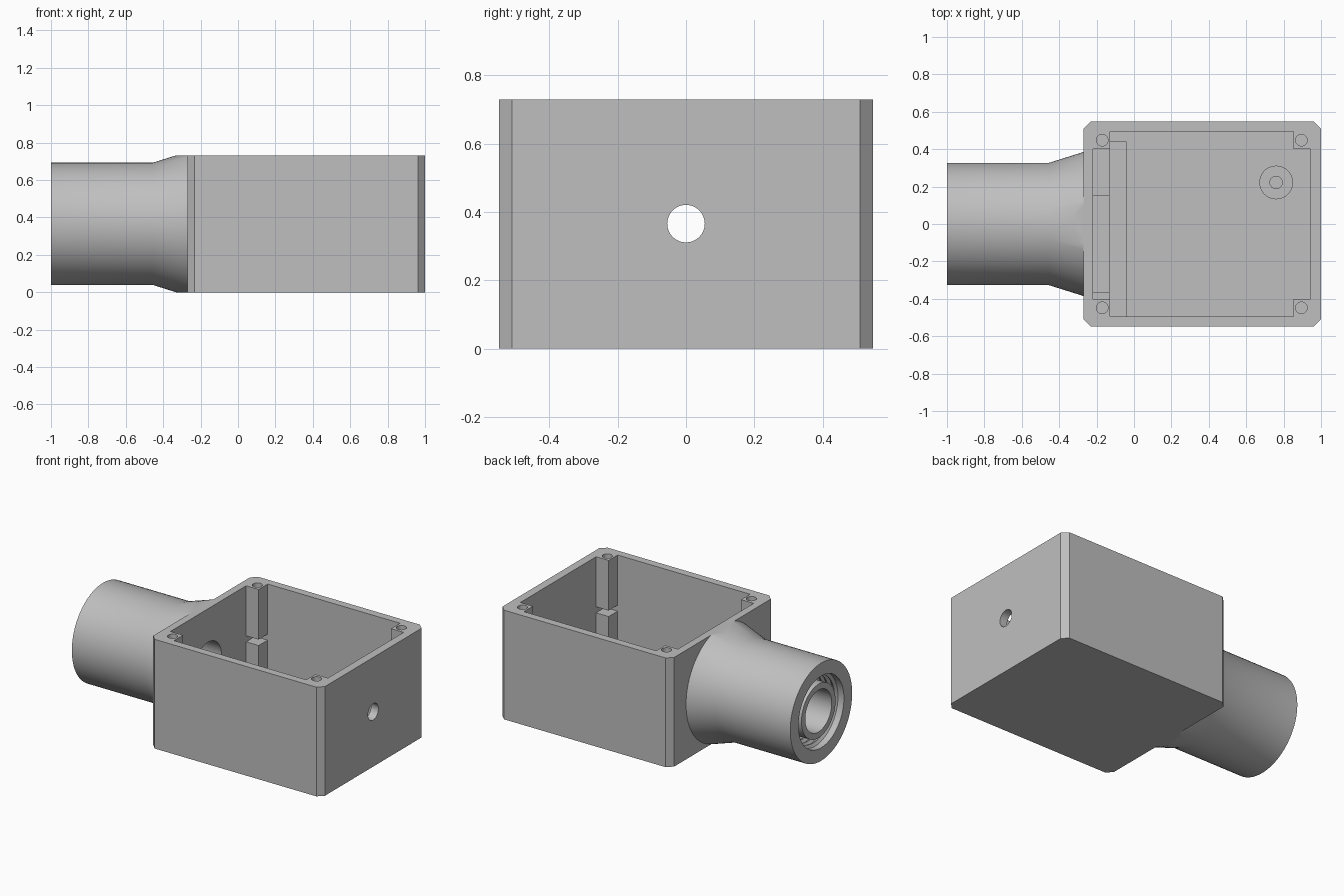
import bpy, bmesh, math
from mathutils import Vector

old = bpy.data.objects.get("Cube")
if old:
    bpy.data.objects.remove(old)

TOP, MID, FLOOR = 0.73, 0.366, 0.05
BORE = 0.14

grey = bpy.data.materials.new("light grey plastic")
grey.use_nodes = True
COLOR = (0.52, 0.52, 0.52, 1)
grey.diffuse_color = COLOR
grey.node_tree.nodes["Principled BSDF"].inputs["Base Color"].default_value = COLOR


def finish(name, bm):
    bmesh.ops.recalc_face_normals(bm, faces=bm.faces)
    mesh = bpy.data.meshes.new(name)
    bm.to_mesh(mesh)
    bm.free()
    ob = bpy.data.objects.new(name, mesh)
    bpy.context.collection.objects.link(ob)
    mesh.materials.append(grey)
    return ob


def prism(name, points, z0, z1):
    bm = bmesh.new()
    face = bm.faces.new([bm.verts.new((x, y, z0)) for x, y in points])
    ext = bmesh.ops.extrude_face_region(bm, geom=[face])
    verts = [v for v in ext["geom"] if isinstance(v, bmesh.types.BMVert)]
    bmesh.ops.translate(bm, verts=verts, vec=(0, 0, z1 - z0))
    return finish(name, bm)


def block(name, x0, x1, y0, y1, z0, z1):
    return prism(name, [(x0, y0), (x1, y0), (x1, y1), (x0, y1)], z0, z1)


def revolve(name, profile, center, axis, steps=64):
    """Spin a closed (along, radius) profile round an axis through center."""
    axis, center = Vector(axis), Vector(center)
    side = Vector((0, 1, 0))
    bm = bmesh.new()
    vs = [bm.verts.new(center + axis * a + side * r) for a, r in profile]
    edges = [bm.edges.new((vs[i - 1], vs[i])) for i in range(len(vs))]
    bmesh.ops.spin(bm, geom=vs + edges, cent=center, axis=axis,
                   angle=math.tau, steps=steps, use_merge=True)
    bmesh.ops.remove_doubles(bm, verts=bm.verts, dist=1e-5)
    return finish(name, bm)


def rod(name, r, center, axis, length, steps=32):
    bm = bmesh.new()
    rot = Vector((0, 0, 1)).rotation_difference(Vector(axis)).to_matrix().to_4x4()
    rot.translation = center
    bmesh.ops.create_cone(bm, cap_ends=True, segments=steps, radius1=r,
                          radius2=r, depth=length, matrix=rot)
    return finish(name, bm)


def boolean(ob, cutter, operation="DIFFERENCE"):
    mod = ob.modifiers.new("cut", "BOOLEAN")
    mod.operation, mod.object, mod.solver = operation, cutter, "EXACT"
    bpy.context.view_layer.objects.active = ob
    bpy.ops.object.modifier_apply(modifier=mod.name)
    bpy.data.objects.remove(cutter)


def smooth(ob):
    bpy.ops.object.select_all(action="DESELECT")
    ob.select_set(True)
    bpy.context.view_layer.objects.active = ob
    bpy.ops.object.shade_smooth_by_angle(angle=math.radians(25))


def corners(x0, x1, y, cx, cy, outer):
    """Rectangle with cut corners (outer) or square notched corners."""
    pts = []
    for x, sx, sy in ((x0, 1, -1), (x1, -1, -1), (x1, -1, 1), (x0, 1, 1)):
        a, b = (x, sy * (y - cy)), (x + sx * cx, sy * y)
        mid = [] if outer else [(x + sx * cx, sy * (y - cy))]
        run = [a] + mid + [b]
        pts += run if sx * sy < 0 else run[::-1]
    return pts


# Chamfered box, hollowed so that square posts stay in the corners
box = prism("box", corners(-0.27, 1, 0.547, 0.037, 0.037, True), 0, TOP)
boolean(box, prism("cavity", corners(-0.22, 0.945, 0.495, 0.093, 0.095, False),
                   FLOOR, TOP + 0.1))

# Slot across the posts
boolean(box, block("slot", -0.22, 0.945, -0.495, 0.495, 0.355, 0.395))

# Screw holes in the posts
for x in (-0.17, 0.895):
    for y in (-0.448, 0.448):
        boolean(box, rod("screw_hole", 0.031, (x, y, TOP), (0, 0, 1), 0.4))

# Tube opening and small hole in the opposite wall
boolean(box, rod("tube_opening", BORE, (-0.25, 0, MID), (1, 0, 0), 0.2, 64))
boolean(box, rod("cable_hole", 0.055, (0.97, 0, MID), (1, 0, 0), 0.2))
smooth(box)

# Flared tube with an inner pipe inside a threaded socket
profile = [(-1, 0.327), (-0.455, 0.327), (-0.27, 0.385), (-0.27, BORE),
           (-0.98, BORE), (-0.98, 0.18), (-0.6, 0.18), (-0.6, 0.24)]
for i in range(8):
    x = -0.63 - i * 0.042
    profile += [(x, 0.24), (x - 0.012, 0.222), (x - 0.02, 0.222), (x - 0.032, 0.24)]
profile.append((-1, 0.24))
tube = revolve("threaded_tube", profile, (0, 0, MID), (1, 0, 0), 72)
boolean(tube, block("height_limit", -1.2, 0, -0.6, 0.6, 0, TOP), "INTERSECT")
smooth(tube)

# Standoff on the floor
standoff = revolve("standoff", [(0, 0.033), (0, 0.09), (0.1, 0.09), (0.1, 0.033)],
                   (0.76, 0.222, FLOOR), (0, 0, 1), 40)
smooth(standoff)

# Low rib along the tube wall and a support block beside the rear post
block("floor_rib", -0.13, -0.04, -0.495, 0.44, FLOOR, 0.09)
block("support_block", -0.22, -0.13, 0.15, 0.40, FLOOR, 0.18)
block("support_lip", -0.22, -0.13, -0.40, -0.365, FLOOR, 0.18)
